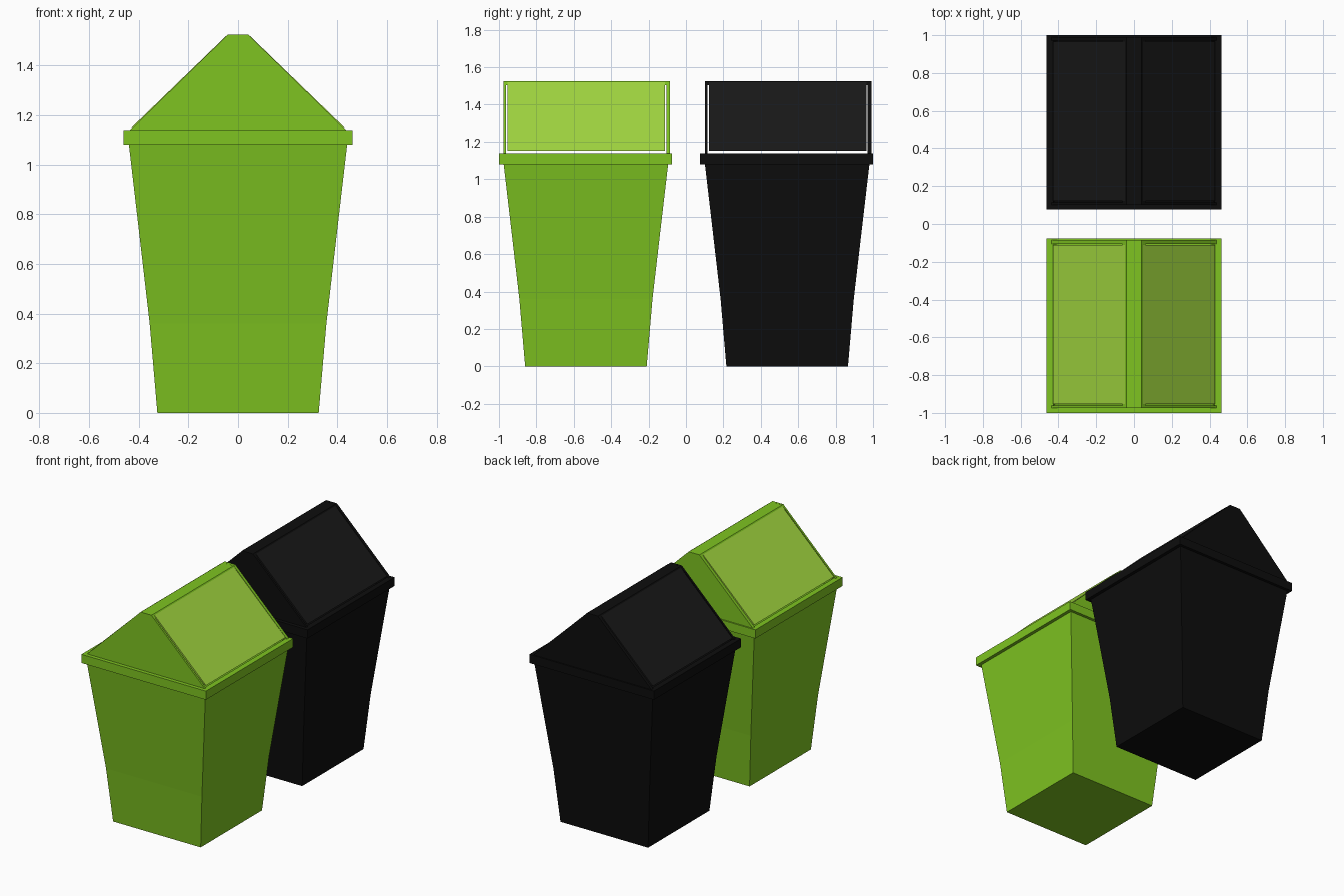
import bpy

if "Cube" in bpy.data.objects:
    bpy.data.objects.remove(bpy.data.objects["Cube"])

def material(name, rgb):
    m = bpy.data.materials.new(name)
    m.diffuse_color = (*rgb, 1)
    m.use_nodes = True
    m.node_tree.nodes["Principled BSDF"].inputs["Base Color"].default_value = m.diffuse_color
    return m

def make(name, verts, faces, mat):
    me = bpy.data.meshes.new(name)
    me.from_pydata(verts, [], faces)
    me.materials.append(mat)
    ob = bpy.data.objects.new(name, me)
    bpy.context.collection.objects.link(ob)
    return ob

def prism(name, profile, y0, y1, mat):
    # profile: (x, z) points, counter-clockwise seen from the front
    n = len(profile)
    verts = [(x, y, z) for y in (y0, y1) for x, z in profile]
    faces = [tuple(range(n)), tuple(range(2 * n - 1, n - 1, -1))]
    faces += [(i, i + n, (i + 1) % n + n, (i + 1) % n) for i in range(n)]
    return make(name, verts, faces, mat)

def square_loft(name, rings, yc, mat, cap=False, closed=False):
    # rings: (half width, z) squares joined from first to last
    verts = [(sx * h, yc + sy * h, z) for h, z in rings
             for sx, sy in ((-1, -1), (1, -1), (1, 1), (-1, 1))]
    n = len(rings)
    faces = [(3, 2, 1, 0)] if cap else []
    for r in range(n if closed else n - 1):
        a, b = 4 * r, 4 * ((r + 1) % n)
        faces += [(a + i, a + (i + 1) % 4, b + (i + 1) % 4, b + i) for i in range(4)]
    return make(name, verts, faces, mat)

def bin_at(label, yc, shell, flap):
    # Tapered, slightly flared body
    square_loft(label + "_body", [(0.325, 0), (0.356, 0.36), (0.4, 0.74), (0.442, 1.1)],
                yc + 0.003, shell, cap=True)
    # Square collar
    square_loft(label + "_rim", [(0.425, 1.08), (0.462, 1.08), (0.462, 1.138), (0.425, 1.138)],
                yc, shell, closed=True)
    # Gable ends
    gable = [(-0.445, 1.13), (0.445, 1.13), (0.04, 1.525), (-0.04, 1.525)]
    prism(label + "_front_gable", gable, yc - 0.437, yc - 0.424, shell)
    prism(label + "_back_gable", gable, yc + 0.433, yc + 0.453, shell)
    # Flat ridge bar
    prism(label + "_ridge", [(-0.06, 1.503), (0.06, 1.503), (0.04, 1.5245), (-0.04, 1.5245)],
          yc - 0.424, yc + 0.433, shell)
    # Two swinging flaps, set just inside the gable edges
    right = [(0.417, 1.15), (0.43, 1.15), (0.048, 1.519), (0.035, 1.506)]
    left = [(-x, z) for x, z in reversed(right)]
    for side, prof in (("right", right), ("left", left)):
        prism(f"{label}_{side}_flap", prof, yc - 0.416, yc + 0.427, flap)

bin_at("green_bin", -0.538, material("green", (0.21, 0.55, 0.015)),
       material("light_green", (0.36, 0.68, 0.05)))
bin_at("black_bin", 0.538, material("black", (0.004, 0.004, 0.004)),
       material("dark_grey", (0.009, 0.009, 0.009)))
